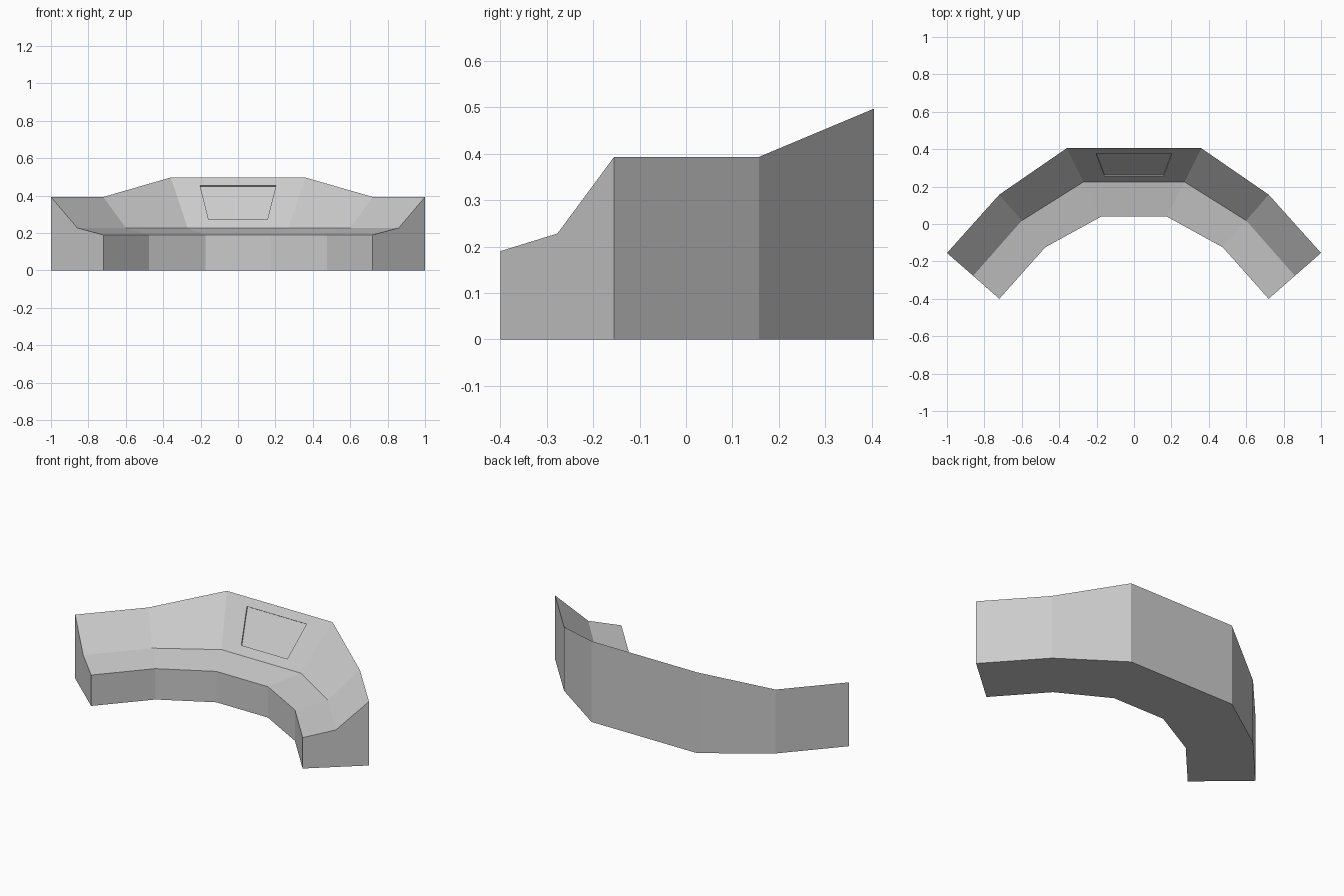
import bpy
import bmesh
from mathutils import Vector

old = bpy.data.objects.get("Cube")
if old:
    bpy.data.objects.remove(old, do_unlink=True)

grey = bpy.data.materials.new("light_grey")
grey.use_nodes = True
colour = (0.6, 0.6, 0.6, 1)
grey.diffuse_color = colour
grey.node_tree.nodes["Principled BSDF"].inputs["Base Color"].default_value = colour

# Plan of the curved desk, centre outwards: back, crease and front edge, then back height
stations = [
    ((0.36, 0.405), (0.27, 0.225), (0.175, 0.04), 0.497),
    ((0.72, 0.157), (0.60, 0.018), (0.475, -0.125), 0.393),
    ((1.0, -0.155), (0.86, -0.277), (0.72, -0.40), 0.393),
]
CREASE_Z, FRONT_Z = 0.228, 0.19


def section(station, side):
    """Closed cross-section: floor back, top back, crease, top front, floor front, floor middle."""
    back, crease, front, height = station
    rows = [(back, 0), (back, height), (crease, CREASE_Z),
            (front, FRONT_Z), (front, 0), (crease, 0)]
    return [(side * p[0], p[1], z) for p, z in rows]


# Loft the sections from the right end to the left end
bm = bmesh.new()
outline = [section(s, -1) for s in reversed(stations)] + [section(s, 1) for s in stations]
rings = [[bm.verts.new(co) for co in ring] for ring in outline]
panel = None
for i, (a, b) in enumerate(zip(rings, rings[1:])):
    for j in range(len(a)):
        k = (j + 1) % len(a)
        face = bm.faces.new((a[j], a[k], b[k], b[j]))
        if i == 2 and j == 1:
            panel = face
bm.faces.new(rings[0])
bm.faces.new(rings[-1][::-1])
bmesh.ops.recalc_face_normals(bm, faces=bm.faces[:])

# Cut the tapered screen into the centre slope and sink it slightly
back, crease, _, height = stations[0]
top = Vector((0, back[1], height))
bottom = Vector((0, crease[1], CREASE_Z))
bmesh.ops.inset_individual(bm, faces=[panel], thickness=0.02)
middle = panel.calc_center_median()
for v in panel.verts:
    upper = v.co.z > middle.z
    co = bottom.lerp(top, 0.84 if upper else 0.17)
    co.x = (0.203 if upper else 0.157) * (1 if v.co.x > 0 else -1)
    v.co = co
bm.normal_update()
bmesh.ops.inset_individual(bm, faces=[panel], thickness=0)
sink = panel.normal * -0.008
for v in panel.verts:
    v.co += sink

mesh = bpy.data.meshes.new("curved_desk")
bm.to_mesh(mesh)
bm.free()
mesh.materials.append(grey)
desk = bpy.data.objects.new("curved_desk", mesh)
bpy.context.collection.objects.link(desk)
